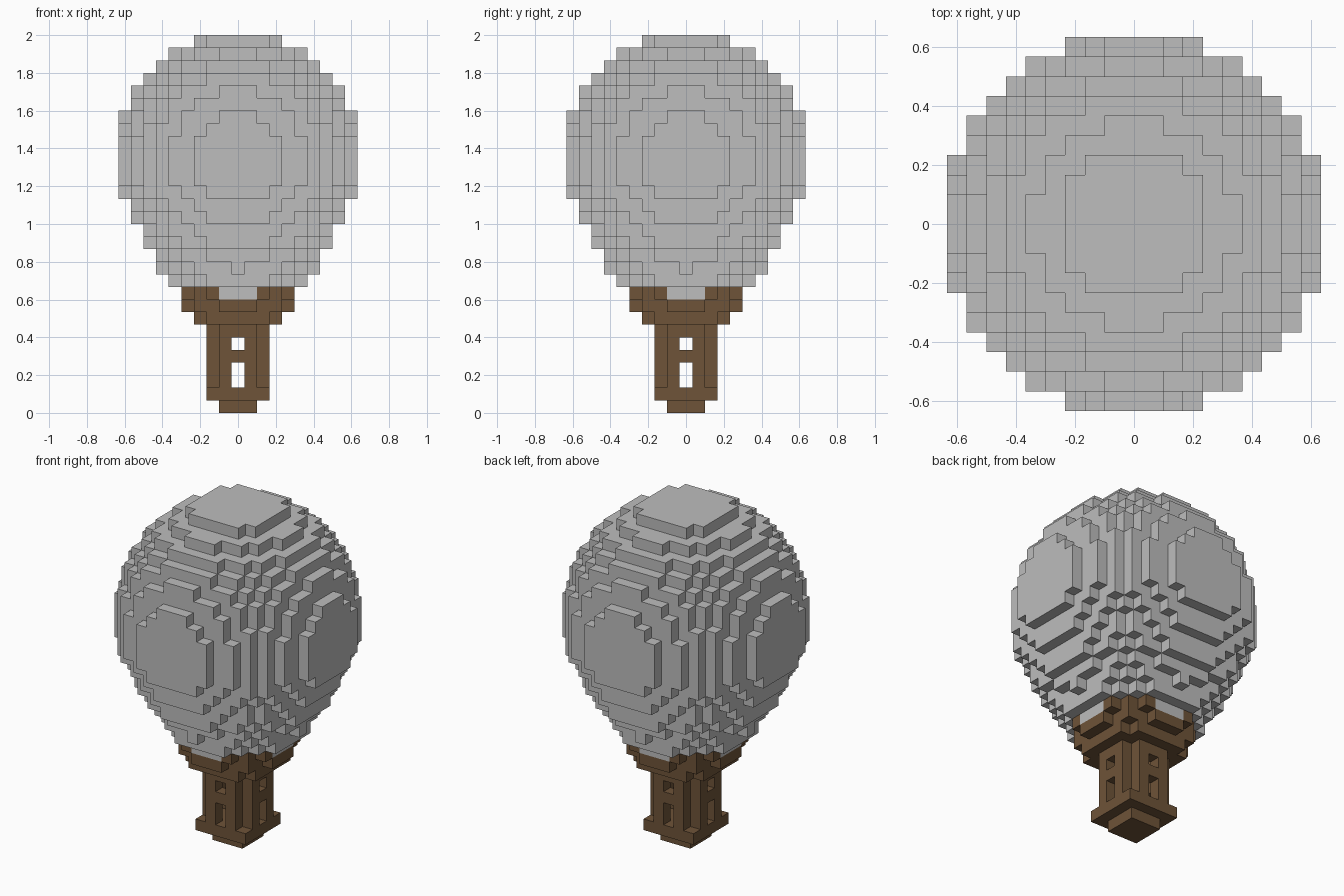
import bpy, bmesh

old = bpy.data.objects.get("Cube")
if old:
    bpy.data.objects.remove(old, do_unlink=True)

UNIT = 2 / 30   # edge of one block
CENTRE = 20     # layer of the widest ring


def material(name, colour):
    mat = bpy.data.materials.new(name)
    mat.use_nodes = True
    mat.diffuse_color = (*colour, 1)
    bsdf = mat.node_tree.nodes["Principled BSDF"]
    bsdf.inputs["Base Color"].default_value = (*colour, 1)
    bsdf.inputs["Roughness"].default_value = 0.9
    return mat


def disc(layer, radius_sq):
    """Blocks of one round layer."""
    span = range(-9, 10)
    return {(x, y, layer) for x in span for y in span if x * x + y * y <= radius_sq}


def square(layer, half):
    span = range(-half, half + 1)
    return {(x, y, layer) for x in span for y in span}


# Balloon envelope: round upper half, tapering lower half
envelope = set()
for d in range(0, 9):
    envelope |= disc(CENTRE + d, 92 - d * d)
envelope |= disc(CENTRE + 9, 13)
for d, radius_sq in enumerate([91, 90, 87, 77, 71, 62, 53, 44, 36, 30], start=1):
    envelope |= disc(CENTRE - d, radius_sq)

# Collar: brown corners rise between four grey tongues
rim = disc(9, 20)
tongues = {b for b in rim if min(abs(b[0]), abs(b[1])) <= 1}
envelope |= tongues
collar = (rim - tongues) | disc(8, 18) | disc(7, 13)

# Basket: hollow walls without corner posts, windows on all four sides
walls = set()
for layer in range(2, 7):
    ring = square(layer, 2) - square(layer, 1)
    walls |= {b for b in ring if abs(b[0]) + abs(b[1]) < 4}
windows = {b for b in walls if 0 in b[:2] and b[2] in (2, 3, 5)}
walls -= windows
base = square(0, 1) | square(1, 2)

occupied = envelope | collar | walls | base

# Each side of a block: outward axis and sign
SIDES = [(axis, sign) for axis in range(3) for sign in (-1, 1)]


def build(name, blocks, mat):
    """Make a mesh from the exposed sides of a set of blocks."""
    bm = bmesh.new()
    corners = {}

    def vert(p):
        if p not in corners:
            x, y, z = p
            corners[p] = bm.verts.new(((x - 0.5) * UNIT, (y - 0.5) * UNIT, z * UNIT))
        return corners[p]

    for block in sorted(blocks):
        for axis, sign in SIDES:
            near = list(block)
            near[axis] += sign
            if tuple(near) in occupied:
                continue
            u, v = (axis + 1) % 3, (axis + 2) % 3
            loop = []
            for du, dv in ((0, 0), (1, 0), (1, 1), (0, 1)):
                p = list(block)
                p[axis] += (sign + 1) // 2
                p[u] += du
                p[v] += dv
                loop.append(vert(tuple(p)))
            bm.faces.new(loop if sign > 0 else loop[::-1])
    mesh = bpy.data.meshes.new(name)
    bm.to_mesh(mesh)
    bm.free()
    mesh.materials.append(mat)
    obj = bpy.data.objects.new(name, mesh)
    bpy.context.collection.objects.link(obj)


grey = material("light grey", (0.51, 0.51, 0.51))
brown = material("wood brown", (0.156, 0.087, 0.04))

build("balloon_envelope", envelope, grey)
build("basket_collar", collar, brown)
build("basket_walls", walls, brown)
build("basket_base", base, brown)
